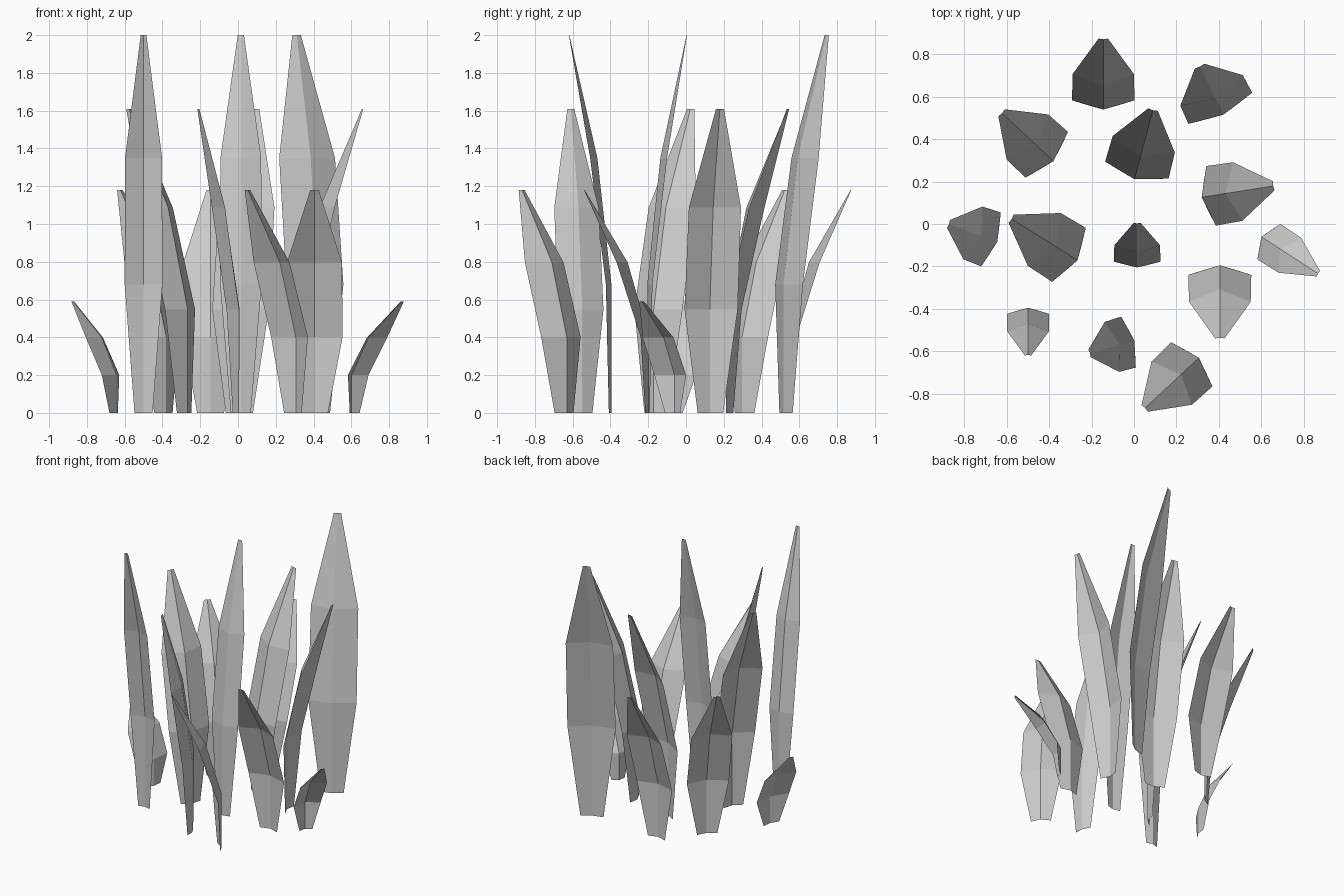
import bpy
from math import radians, cos, sin

# Blade profile, root to tip:
# (height fraction, keel lean, edge lean as fractions of lean; half width as fraction of width)
LEVELS = [
    (0.0, 0.0, 0.06, 0.24),
    (0.34, 0.0, 0.13, 0.50),
    (0.675, 0.33, 0.50, 0.49),
    (1.0, 0.99, 1.0, 0.075),
]

# Blades: tip x, tip y, height, lean direction in degrees, width, lean length
BLADES = [
    # tallest
    (-0.50, -0.62, 2.00, 270, 0.20, 0.225),
    (0.015, 0.005, 2.00, 90, 0.22, 0.21),
    (0.31, 0.745, 2.00, 116, 0.335, 0.255),
    # tall
    (-0.21, -0.61, 1.61, 196, 0.25, 0.22),
    (-0.58, 0.025, 1.61, 148, 0.30, 0.37),
    (0.09, 0.54, 1.61, 75, 0.31, 0.34),
    (0.66, 0.18, 1.61, 9, 0.285, 0.345),
    # medium
    (-0.625, 0.525, 1.18, 137, 0.295, 0.335),
    (-0.145, 0.875, 1.18, 90, 0.295, 0.335),
    (0.405, -0.54, 1.18, 270, 0.297, 0.345),
    (0.05, -0.87, 1.18, 223, 0.285, 0.35),
    # short
    (-0.875, 0.0, 0.59, 160, 0.27, 0.245),
    (0.87, -0.235, 0.59, -33, 0.20, 0.32),
]


def grass_blade(index, tip_x, tip_y, height, angle, width, lean):
    """Thin strip folded along its middle, bending over toward its tip."""
    dx, dy = cos(radians(angle)), sin(radians(angle))
    root_x, root_y = tip_x - lean * dx, tip_y - lean * dy
    verts, faces = [], []
    for z, keel, edge, half in LEVELS:
        for side in (-1, 0, 1):
            u = lean * (edge if side else keel)
            v = side * half * width
            verts.append((root_x + u * dx - v * dy,
                          root_y + u * dy + v * dx, z * height))
    for row in range(len(LEVELS) - 1):
        for col in range(2):
            a = row * 3 + col
            faces.append((a, a + 1, a + 4, a + 3))
    mesh = bpy.data.meshes.new(f"grass_blade_{index}")
    mesh.from_pydata(verts, [], faces)
    mesh.update()
    obj = bpy.data.objects.new(f"grass_blade_{index}", mesh)
    bpy.context.collection.objects.link(obj)


for i, blade in enumerate(BLADES, 1):
    grass_blade(i, *blade)
